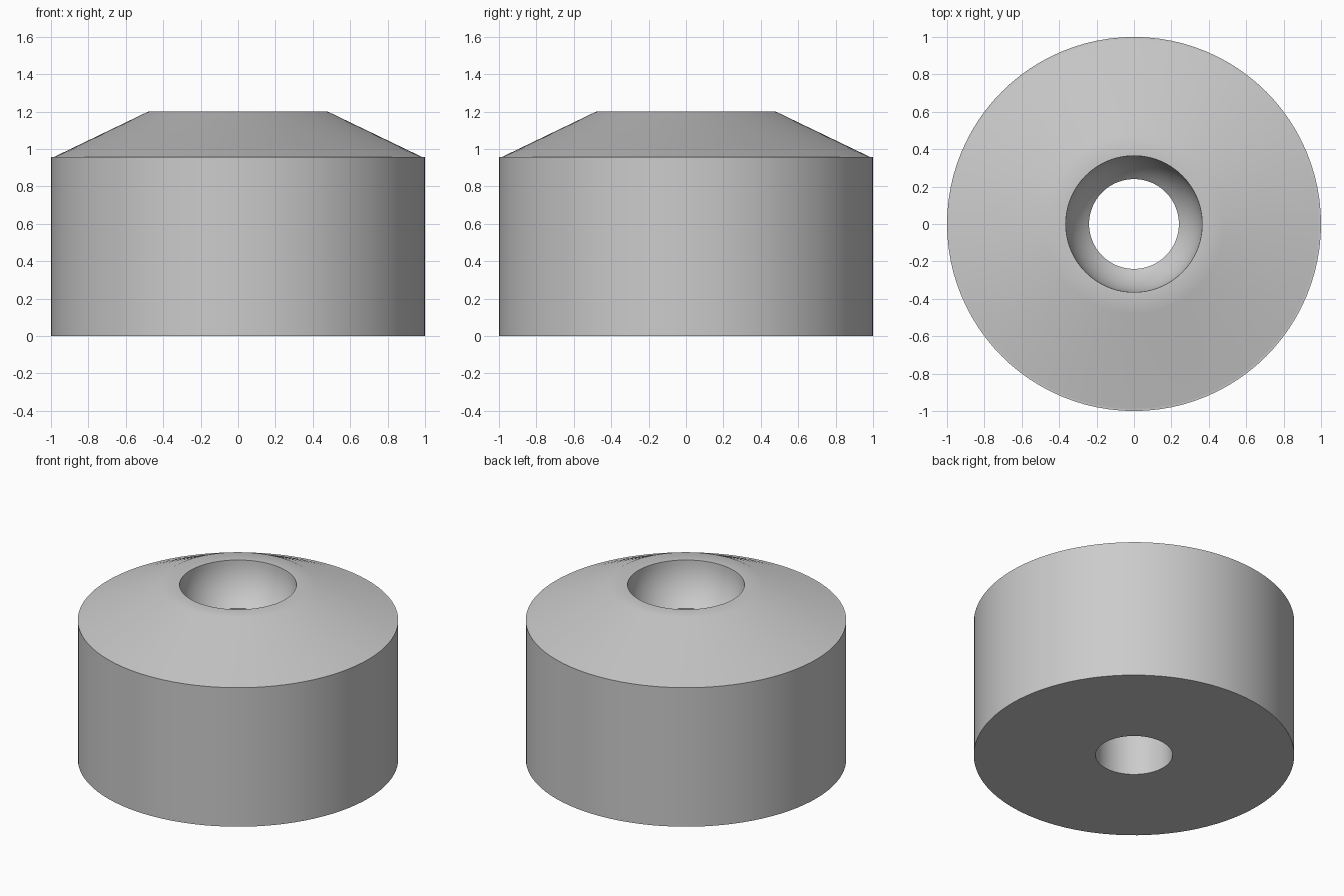
import bpy, bmesh, math

if "Cube" in bpy.data.objects:
    bpy.data.objects.remove(bpy.data.objects["Cube"])

SEGMENTS = 96

# Closed half-section (radius, height): outer body, conical top, bowl seat, bore
profile = [(0.24, 0), (1.0, 0), (1.0, 0.957), (0.985, 0.957), (0.48, 1.2)]
R = 0.365
end = math.acos(0.24 / R)
STEPS = 10
for i in range(STEPS + 1):
    a = end * i / STEPS
    profile.append((R * math.cos(a), 1.2 - R * math.sin(a)))

# Revolve the section around z
bm = bmesh.new()
rings = []
for k in range(SEGMENTS):
    t = 2 * math.pi * k / SEGMENTS
    rings.append([bm.verts.new((r * math.cos(t), r * math.sin(t), z)) for r, z in profile])
n = len(profile)
for k in range(SEGMENTS):
    a, b = rings[k], rings[(k + 1) % SEGMENTS]
    for i in range(n):
        j = (i + 1) % n
        bm.faces.new((a[i], b[i], b[j], a[j]))
bmesh.ops.recalc_face_normals(bm, faces=bm.faces)

mesh = bpy.data.meshes.new("bushing")
bm.to_mesh(mesh)
bm.free()
bushing = bpy.data.objects.new("bushing", mesh)
bpy.context.collection.objects.link(bushing)

# Single plain grey
grey = bpy.data.materials.new("light_grey")
grey.diffuse_color = (0.6, 0.6, 0.6, 1)
grey.use_nodes = True
grey.node_tree.nodes["Principled BSDF"].inputs["Base Color"].default_value = grey.diffuse_color
mesh.materials.append(grey)

# Smooth curved surfaces, sharp rims
bpy.context.view_layer.objects.active = bushing
bushing.select_set(True)
bpy.ops.object.shade_smooth_by_angle(angle=math.radians(30))
